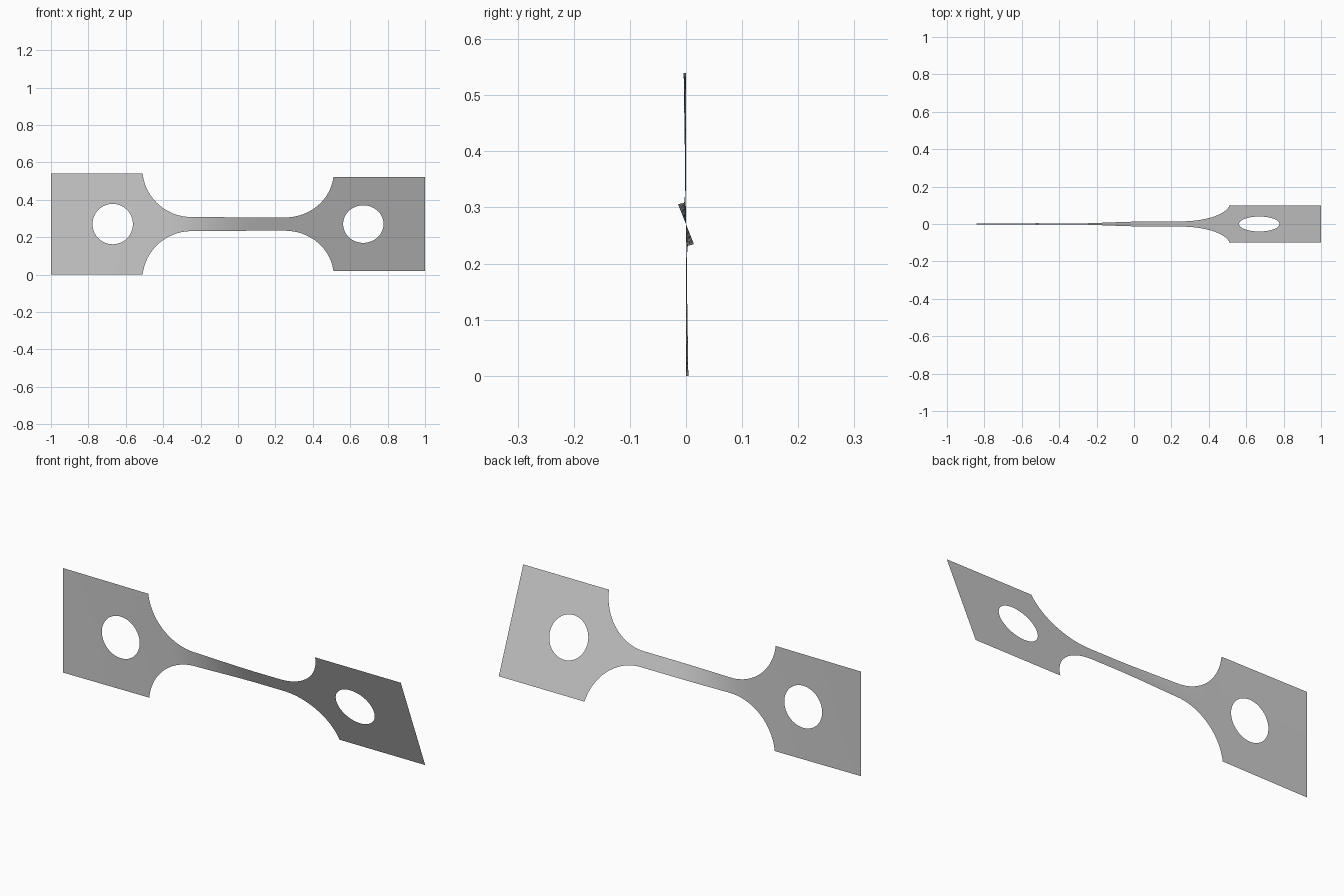
import bpy, bmesh, math

cube = bpy.data.objects.get("Cube")
if cube:
    bpy.data.objects.remove(cube)

HALF = 0.27        # half height of the end tabs
WAIST = 0.038      # half height of the neck
SHOULDER = 0.51    # inner end of each tab
NECK = 0.25        # end of the straight neck
HOLE_X, HOLE_R = 0.67, 0.108
TWIST = math.radians(21.7)

# Fillet radius: tangent to the neck, meeting the tab corner
run, rise = SHOULDER - NECK, HALF - WAIST
FILLET = (run ** 2 + rise ** 2) / (2 * rise)


def outer(x):
    d = abs(x) - NECK
    if d <= 0:
        return WAIST
    if d >= run:
        return HALF
    return WAIST + FILLET - math.sqrt(max(FILLET ** 2 - d ** 2, 0))


def inner(x):
    return math.sqrt(max(HOLE_R ** 2 - (abs(x) - HOLE_X) ** 2, 0))


def twist(x):
    t = min(max((x + 0.42) / 0.54, 0), 1)
    lead = min(max((x + 1) / 0.5, 0), 1) * math.radians(0.9)
    return lead + (TWIST - math.radians(0.9)) * t * t * (3 - 2 * t)


# Stations along one half: neck, fillet, tab, round hole, tab end
side = [NECK * i / 16 for i in range(1, 17)]
arc = math.asin(min(run / FILLET, 1))
side += [NECK + FILLET * math.sin(arc * i / 24) for i in range(1, 24)]
side += [SHOULDER]
side += [HOLE_X - HOLE_R * math.cos(math.pi * i / 32) for i in range(33)]
side += [0.89, 1.0]
stations = [-x for x in reversed(side)] + [0.0] + side

# Twisted sheet, upper and lower halves joined along the axis
bm = bmesh.new()


def point(x, h):
    a = twist(x)
    return bm.verts.new((x, -h * math.sin(a), HALF + h * math.cos(a)))


ROWS = 4
for sign in (1, -1):
    columns = []
    for x in stations:
        lo, hi = inner(x), outer(x)
        columns.append([point(x, sign * (lo + (hi - lo) * r / ROWS))
                        for r in range(ROWS + 1)])
    for a, b in zip(columns, columns[1:]):
        for r in range(ROWS):
            quad = [a[r], b[r], b[r + 1], a[r + 1]]
            bm.faces.new(quad if sign > 0 else quad[::-1])
bmesh.ops.remove_doubles(bm, verts=bm.verts[:], dist=0.00005)
for face in bm.faces:
    face.smooth = True

mesh = bpy.data.meshes.new("twisted_test_strip")
bm.to_mesh(mesh)
bm.free()
strip = bpy.data.objects.new("twisted_test_strip", mesh)
bpy.context.collection.objects.link(strip)

# Plain grey material
grey = bpy.data.materials.new("plain_grey")
grey.use_nodes = True
colour = (0.6, 0.6, 0.6, 1)
grey.diffuse_color = colour
grey.node_tree.nodes["Principled BSDF"].inputs["Base Color"].default_value = colour
mesh.materials.append(grey)
